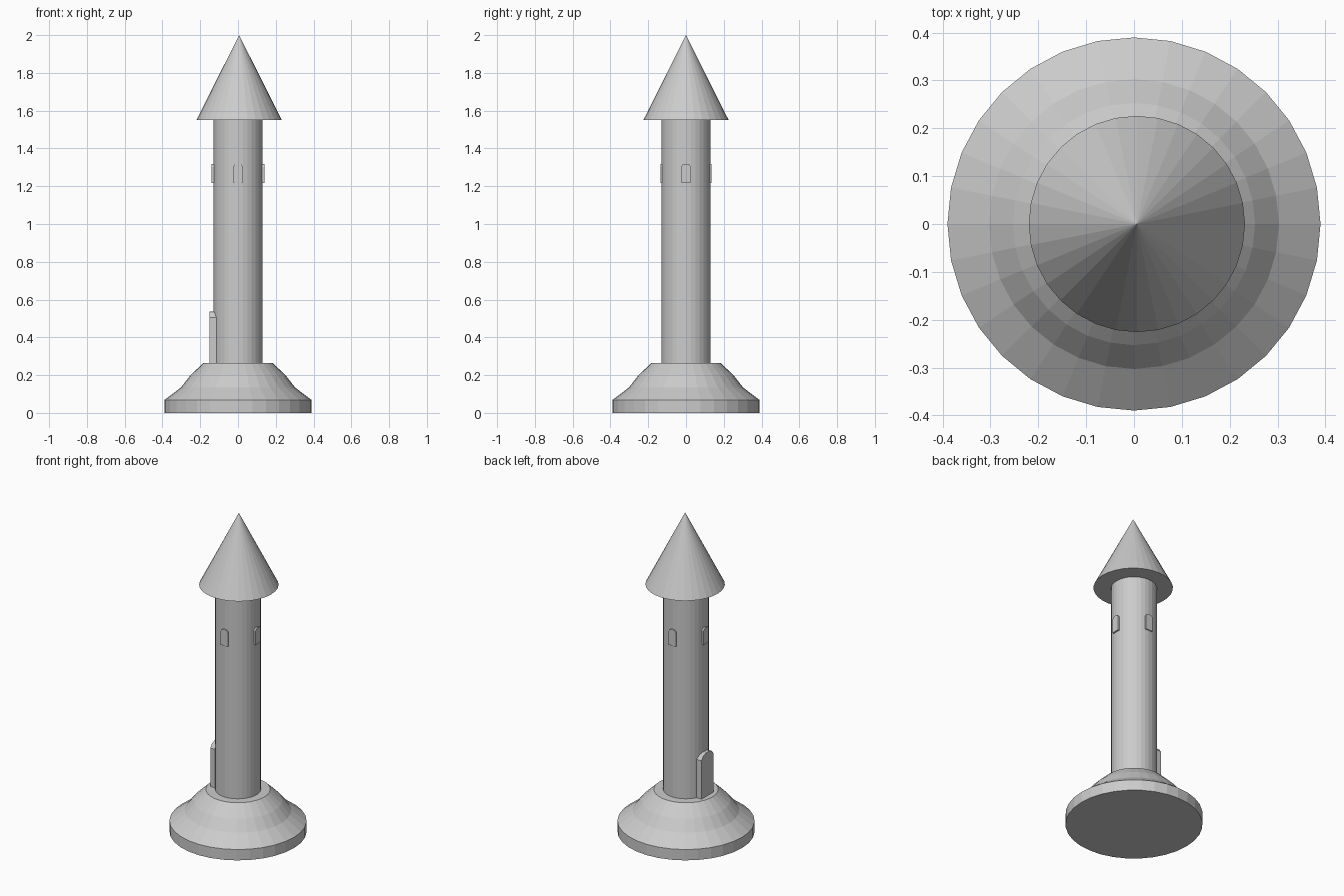
import bpy, bmesh
from math import sin, cos, pi

if "Cube" in bpy.data.objects:
    bpy.data.objects.remove(bpy.data.objects["Cube"])

SIDES = 32


def finish(name, bm):
    bmesh.ops.remove_doubles(bm, verts=bm.verts, dist=1e-5)
    bmesh.ops.recalc_face_normals(bm, faces=bm.faces)
    mesh = bpy.data.meshes.new(name)
    bm.to_mesh(mesh)
    bm.free()
    obj = bpy.data.objects.new(name, mesh)
    bpy.context.collection.objects.link(obj)
    return obj


def lathe(name, profile, cx=0.0):
    """Faceted solid of revolution from (radius, z) pairs, capped at both ends."""
    bm = bmesh.new()
    rings = [[bm.verts.new((cx + r * cos(2 * pi * i / SIDES), r * sin(2 * pi * i / SIDES), z))
              for i in range(SIDES)] for r, z in profile]
    for low, high in zip(rings, rings[1:]):
        for i in range(SIDES):
            j = (i + 1) % SIDES
            bm.faces.new((low[i], low[j], high[j], high[i]))
    bm.faces.new(rings[0])
    if profile[-1][0] > 0:
        bm.faces.new(rings[-1])
    return finish(name, bm)


def arched_panel(name, half_w, z0, z1, rise, inner, outer, angle):
    """Arched slab set into the wall, facing outward along the given angle."""
    right = [(half_w, z0), (half_w, z1 - rise), (half_w * 0.72, z1 - rise * 0.3), (half_w * 0.3, z1)]
    outline = right + [(-w, z) for w, z in reversed(right)]
    bm = bmesh.new()
    face = bm.faces.new([bm.verts.new((inner, w, z)) for w, z in outline])
    out = bmesh.ops.extrude_face_region(bm, geom=[face])["geom"]
    moved = [v for v in out if isinstance(v, bmesh.types.BMVert)]
    bmesh.ops.translate(bm, verts=moved, vec=(outer - inner, 0, 0))
    obj = finish(name, bm)
    obj.rotation_euler.z = angle
    return obj


# Stepped, flared foot
lathe("base", [(0.39, 0), (0.39, 0.068), (0.303, 0.134), (0.253, 0.198), (0.183, 0.265)])

# Tower shaft and conical roof
lathe("tower_shaft", [(0.13, 0.265), (0.13, 1.55)])
lathe("roof", [(0.226, 1.55), (0.0, 2.0)], cx=0.006)

# Door on the left side
arched_panel("door", 0.06, 0.265, 0.538, 0.032, 0.10, 0.15, pi)

# Four windows around the top
for k, side in enumerate(("right", "back", "left", "front")):
    arched_panel("window_" + side, 0.025, 1.216, 1.318, 0.015, 0.11,
                 0.139 if k % 2 == 0 else 0.136, k * pi / 2)
